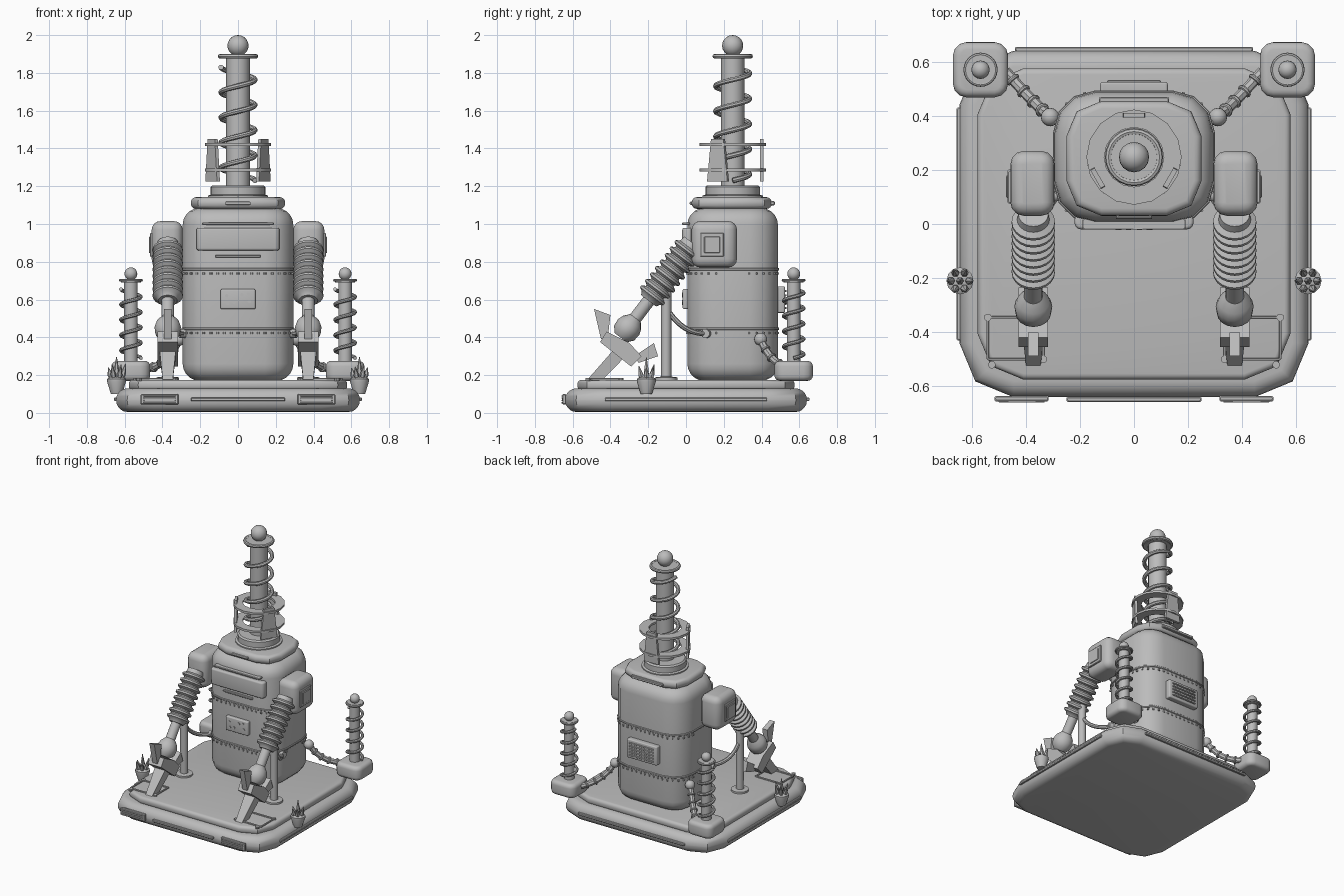
import bpy, bmesh, math, random
from mathutils import Vector

random.seed(4)
cube = bpy.data.objects.get("Cube")
if cube:
    bpy.data.objects.remove(cube, do_unlink=True)

GREY = (0.5, 0.5, 0.5, 1)
mat = bpy.data.materials.new("plain_grey")
mat.use_nodes = True
mat.diffuse_color = GREY
mat.node_tree.nodes["Principled BSDF"].inputs["Base Color"].default_value = GREY
parts = []


def add(name, data):
    data.materials.append(mat)
    ob = bpy.data.objects.new(name, data)
    bpy.context.collection.objects.link(ob)
    parts.append(ob)
    return ob


def finish(name, bm):
    bmesh.ops.recalc_face_normals(bm, faces=bm.faces)
    me = bpy.data.meshes.new(name)
    bm.to_mesh(me)
    bm.free()
    return add(name, me)


def skin(name, rings, closed=False):
    """Bridge equal-length rings of points, capping the ends unless closed."""
    bm = bmesh.new()
    vs = [[bm.verts.new(p) for p in ring] for ring in rings]
    pairs = list(zip(vs, vs[1:])) + ([(vs[-1], vs[0])] if closed else [])
    for a, b in pairs:
        for i in range(len(a)):
            j = (i + 1) % len(a)
            bm.faces.new((a[i], a[j], b[j], b[i]))
    if not closed:
        bm.faces.new(vs[0])
        bm.faces.new(vs[-1])
    return finish(name, bm)


def outline(x, y, z, hx, hy, r, seg):
    pts = []
    for q, (sx, sy) in enumerate(((1, 1), (-1, 1), (-1, -1), (1, -1))):
        for k in range(seg + 1):
            a = (q + k / seg) * math.pi / 2
            pts.append((x + sx * (hx - r) + r * math.cos(a),
                        y + sy * (hy - r) + r * math.sin(a), z))
    return pts


def slab(name, x, y, z0, z1, hx, hy, r, bevel, seg=3, steps=4):
    """Upright block with rounded corners and rounded top and bottom edges."""
    low, high = [], []
    for i in range(steps + 1):
        a = i / steps * math.pi / 2
        inset, rise = bevel * (1 - math.sin(a)), bevel * (1 - math.cos(a))
        size = (hx - inset, hy - inset, max(r - inset, 0.004), seg)
        low.append(outline(x, y, z0 + rise, *size))
        high.append(outline(x, y, z1 - rise, *size))
    return skin(name, low + high[::-1])


def box(name, x, y, z, sx, sy, sz):
    b = min(sx, sy, sz) * 0.2
    return slab(name, x, y, z - sz / 2, z + sz / 2, sx / 2, sy / 2, b, b, 1, 1)


def lathe(name, origin, profile, axis=(0, 0, 1), n=20, closed=False):
    q = Vector((0, 0, 1)).rotation_difference(Vector(axis))
    o = Vector(origin)
    turn = [2 * math.pi * i / n for i in range(n)]
    return skin(name, [[o + q @ Vector((r * math.cos(a), r * math.sin(a), h)) for a in turn]
                       for r, h in profile], closed)


def hoop(name, origin, radius, thick, axis=(0, 0, 1), n=24):
    ring = [2 * math.pi * k / 8 for k in range(8)]
    return lathe(name, origin, [(radius + thick * math.cos(a), thick * math.sin(a)) for a in ring], axis, n, True)


def ball(name, p, r):
    bm = bmesh.new()
    bmesh.ops.create_uvsphere(bm, u_segments=16, v_segments=10, radius=r)
    bmesh.ops.translate(bm, verts=bm.verts, vec=p)
    return finish(name, bm)


def tube(name, points, r):
    cu = bpy.data.curves.new(name, "CURVE")
    cu.dimensions = "3D"
    cu.bevel_depth, cu.bevel_resolution, cu.use_fill_caps = r, 2, True
    sp = cu.splines.new("POLY")
    sp.points.add(len(points) - 1)
    for pt, co in zip(sp.points, points):
        pt.co = (*co, 1)
    return add(name, cu)


def bend(a, b, c, n=12):
    a, b, c = Vector(a), Vector(b), Vector(c)
    return [a * (1 - t) ** 2 + b * 2 * t * (1 - t) + c * t * t for t in (i / n for i in range(n + 1))]


def coil(name, x, y, z0, z1, r, wire, turns):
    n = int(turns * 20)
    tube(name, [(x + r * math.cos(i * math.pi / 10), y + r * math.sin(i * math.pi / 10),
                 z0 + (z1 - z0) * i / n) for i in range(n + 1)], wire)


def prism(name, x, half, yz, tip=1.0):
    """Side profile given thickness along x; the second half of it may be thinner."""
    k = len(yz) // 2
    w = [half * (1 if i < k else tip) for i in range(len(yz))]
    skin(name, [[(x + s * wi, y, z) for wi, (y, z) in zip(w, yz)] for s in (-1, 1)])


# Platform
slab("platform", 0, 0, 0.005, 0.13, 0.645, 0.64, 0.2, 0.06, 2, 5)
slab("platform_deck", 0, 0, 0.12, 0.175, 0.578, 0.575, 0.17, 0.022, 2)
box("front_strip", 0, -0.648, 0.072, 0.5, 0.018, 0.018)
box("back_strip", 0, 0.645, 0.072, 0.88, 0.018, 0.018)
for s, side in ((1, "left"), (-1, "right")):
    box(side + "_strip", s * 0.647, 0, 0.072, 0.018, 0.86, 0.018)
    box(side + "_vent_frame", s * 0.415, -0.645, 0.072, 0.2, 0.02, 0.055)
    for k in range(4):
        box(side + "_vent_slat", s * 0.415, -0.657, 0.054 + k * 0.012, 0.17, 0.006, 0.006)

# Tank body, bands and rivets
CY = 0.247
slab("tank", 0, CY, 0.17, 1.085, 0.293, 0.24, 0.15, 0.09, 3, 5)
for z in (0.445, 0.76):
    slab("tank_band", 0, CY, z - 0.007, z + 0.007, 0.299, 0.246, 0.155, 0.003, 3, 1)
    for p in outline(0, CY, z - 0.022, 0.293, 0.24, 0.15, 6):
        lathe("rivet", p, [(0.007, -0.006), (0.007, 0.006)], n=6)
    for k in range(-3, 4):
        for y in (CY - 0.24, CY + 0.24):
            lathe("rivet", (k * 0.036, y, z - 0.022), [(0.007, -0.006), (0.007, 0.006)], n=6)
slab("collar", 0, 0.242, 1.08, 1.142, 0.25, 0.212, 0.13, 0.028, 2)
lathe("neck", (0, CY, 0), [(0.16, 1.13), (0.16, 1.15), (0.145, 1.155), (0.145, 1.195), (0.135, 1.205)], n=24)

# Front panels, handles and back louvres
slab("chest_panel", 0, 0.01, 0.86, 0.98, 0.22, 0.03, 0.025, 0.012)
box("chest_trim", 0, 0.0, 1.002, 0.38, 0.04, 0.012)
box("chest_slot", 0, 0.003, 0.83, 0.24, 0.02, 0.014)
slab("gauge_plate", 0, 0.0, 0.55, 0.655, 0.093, 0.018, 0.01, 0.008)
for x, z in ((-0.06, 0.62), (-0.02, 0.585), (0.02, 0.625), (0.06, 0.59), (0.055, 0.63), (-0.055, 0.58)):
    lathe("gauge_stud", (x, -0.018, z), [(0.009, -0.004), (0.009, 0.004)], (0, -1, 0), 10)
tube("front_handle", [(-0.06, 0.05, 1.11), (-0.06, 0.025, 1.11), (0.06, 0.025, 1.11), (0.06, 0.05, 1.11)], 0.009)
box("back_handle", 0, 0.458, 1.11, 0.26, 0.024, 0.022)
slab("louvre_frame", 0, 0.5, 0.53, 0.67, 0.125, 0.025, 0.01, 0.008)
for k in range(5):
    box("louvre", 0, 0.526, 0.555 + k * 0.0225, 0.2, 0.012, 0.01)


# Sprung columns
def mast(label, x, y, z0, z1, r, cap, tip):
    lathe(label + "_post", (x, y, 0), [(r, z0), (r, z1)], n=16)
    lathe(label + "_cap", (x, y, z1 - 0.012), [(cap * 0.85, 0), (cap * 0.85, 0.02)], n=20)
    hoop(label + "_cap_rim", (x, y, z1), cap * 0.9, cap * 0.12)
    ball(label + "_ball", (x, y, z1 + tip), tip)


mast("main_mast", 0, CY, 1.19, 1.888, 0.063, 0.105, 0.056)
coil("main_spring", 0, CY, 1.23, 1.83, 0.09, 0.014, 4.5)
for z in (1.285, 1.42):
    lathe("guard_ring", (0, CY, z), [(0.11, -0.008), (0.176, -0.008), (0.176, 0.008), (0.11, 0.008)], n=16, closed=True)
for k in range(3):
    a = math.radians(90 + 120 * k)
    out, along = Vector((math.cos(a), math.sin(a), 0)), Vector((-math.sin(a), math.cos(a), 0))
    mid = Vector((0, CY, 0))
    skin("guard_fin", [[mid + out * (0.155 + i * 0.009) + along * j * w + Vector((0, 0, z))
                        for i, j in ((-1, -1), (1, -1), (1, 1), (-1, 1))]
                       for w, z in ((0.062, 1.225), (0.038, 1.45))])

for s, side in ((1, "left"), (-1, "right")):
    # Rear pods
    px, py = s * 0.567, 0.57
    slab(side + "_pod", px, py, 0.17, 0.275, 0.102, 0.102, 0.05, 0.028)
    mast(side + "_pod_mast", px, py, 0.26, 0.702, 0.036, 0.062, 0.034)
    coil(side + "_pod_spring", px, py, 0.29, 0.655, 0.053, 0.01, 4.5)
    hose = bend((s * 0.31, 0.395, 0.39), (s * 0.375, 0.45, 0.25), (s * 0.475, 0.565, 0.235), 14)
    tube(side + "_pod_hose", hose, 0.02)
    ball(side + "_hose_joint", hose[0], 0.034)
    for k in (3, 6, 9, 12):
        hoop(side + "_hose_rib", hose[k], 0.02, 0.008, hose[k + 1] - hose[k - 1], 12)

    # Shoulders
    slab(side + "_shoulder", s * 0.375, 0.15, 0.77, 1.015, 0.082, 0.12, 0.05, 0.045)
    box(side + "_hatch_frame", s * 0.457, 0.138, 0.89, 0.02, 0.125, 0.125)
    box(side + "_hatch", s * 0.466, 0.138, 0.89, 0.012, 0.085, 0.085)

    # Bellows arms
    ax, root = s * 0.372, (s * 0.372, 0.035, 0.90)
    down = (0, -0.605, -0.796)
    ribs = [(0.055, 0)]
    for k in range(8):
        h = 0.03 + k * 0.043
        ribs += [(0.06, h), (0.08, h + 0.012), (0.08, h + 0.024), (0.06, h + 0.036)]
    lathe(side + "_bellows", root, ribs + [(0.05, 0.385)], down, 20)
    lathe(side + "_forearm", root, [(0.034, 0.36), (0.034, 0.6)], down, 16)
    lathe(side + "_wrist", root, [(0.035, 0.5), (0.06, 0.53), (0.07, 0.56), (0.066, 0.6), (0.04, 0.63)], down, 16)

    # Clawed feet
    prism(side + "_palm", ax, 0.055, [(-0.42, 0.43), (-0.455, 0.375), (-0.29, 0.245), (-0.235, 0.3), (-0.3, 0.37)])
    prism(side + "_foot_blade", ax, 0.045, [(-0.365, 0.355), (-0.31, 0.31), (-0.44, 0.176), (-0.522, 0.176)], 0.6)
    prism(side + "_upper_claw", ax, 0.02, [(-0.487, 0.55), (-0.4, 0.518), (-0.415, 0.39), (-0.45, 0.39)])
    prism(side + "_lower_claw", ax, 0.02, [(-0.17, 0.37), (-0.148, 0.3), (-0.25, 0.265), (-0.275, 0.3)])

    # Support posts and tank hoses
    lathe(side + "_support", (ax, -0.105, 0), [(0.06, 0.17), (0.06, 0.188), (0.027, 0.192), (0.027, 0.69)], n=16)
    tube(side + "_tank_hose", bend((ax, -0.1, 0.55), (ax, -0.02, 0.42), (s * 0.29, 0.1, 0.42)), 0.014)
    lathe(side + "_hose_plug", (s * 0.28, 0.11, 0.42), [(0.024, 0), (0.024, 0.03)], (s, -0.3, 0), 12)

    # Floor frames
    x0, x1, y0, y1 = s * 0.335, s * 0.54, -0.5, -0.345
    for y in (y0, y1):
        box(side + "_floor_bar", (x0 + x1) / 2, y, 0.178, 0.21, 0.01, 0.012)
    for x in (x0, x1):
        box(side + "_floor_bar", x, (y0 + y1) / 2, 0.178, 0.01, 0.16, 0.012)
    for x, y in ((s * 0.525, -0.52), (x0, y0), (x1, y1)):
        lathe(side + "_floor_stud", (x, y, 0.17), [(0.014, 0), (0.014, 0.016)], n=10)

    # Spiky clusters at the platform edge
    sx, sy = s * 0.643, -0.21
    lathe(side + "_cluster_base", (sx, sy, 0), [(0.03, 0.1), (0.05, 0.165), (0.05, 0.18), (0.035, 0.19)], n=12)
    for k in range(7):
        a = k * math.pi / 3
        lean = 0 if k == 6 else 0.028
        tall = 0.115 if k == 6 else random.uniform(0.055, 0.085)
        foot = (sx + lean * math.cos(a), sy + lean * math.sin(a), 0.18)
        lathe(side + "_spike", foot, [(0.01, 0), (0.015, tall * 0.35), (0.002, tall)],
              (lean * 9 * math.cos(a), lean * 9 * math.sin(a), 1), 6)

# Turn tubes into meshes and smooth the gentle edges
bpy.ops.object.select_all(action="DESELECT")
for ob in parts:
    ob.select_set(True)
bpy.context.view_layer.objects.active = parts[0]
bpy.ops.object.convert(target="MESH")
bpy.ops.object.shade_smooth_by_angle(angle=math.radians(35))
